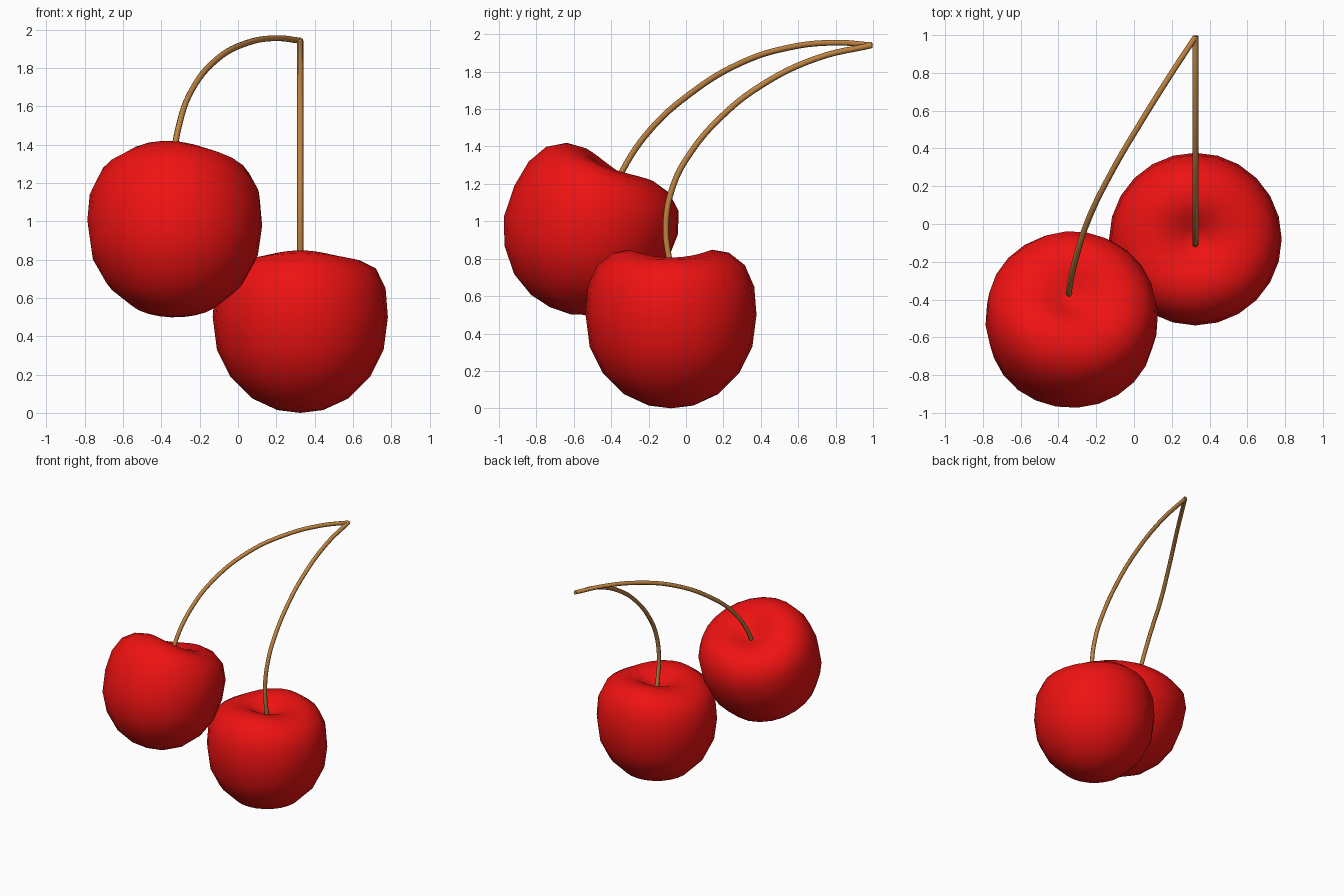
import bpy, bmesh
from math import cos, sin, tau, radians
from mathutils import Matrix, Vector

if "Cube" in bpy.data.objects:
    bpy.data.objects.remove(bpy.data.objects["Cube"])


def material(name, color):
    m = bpy.data.materials.new(name)
    m.diffuse_color = color
    m.use_nodes = True
    m.node_tree.nodes["Principled BSDF"].inputs["Base Color"].default_value = m.diffuse_color
    return m


RED = material("cherry_red", (0.86, 0.006, 0.006, 1))
BROWN = material("stem_brown", (0.52, 0.23, 0.055, 1))

SEGMENTS = 24
CENTRE_Z = 0.45
# radius, height, and how far the rim sags along the x groove
PROFILE = [(.07, .772, .005), (.14, .822, .022), (.22, .848, .042),
           (.31, .832, .036), (.395, .765, .012), (.445, .65, 0),
           (.457, .5, 0), (.435, .33, 0), (.365, .19, 0),
           (.25, .075, 0), (.12, .015, 0)]


def cherry(name, location, rotation):
    """Lathed fruit with a stem dimple and a shallow groove across the top."""
    bm = bmesh.new()
    rings = []
    for r, z, sag in PROFILE:
        ring = []
        for i in range(SEGMENTS):
            a = tau * i / SEGMENTS
            ring.append(bm.verts.new((r * cos(a), r * sin(a),
                                      z - sag * cos(a) ** 2 - CENTRE_Z)))
        rings.append(ring)
    top = bm.verts.new((0, 0, .745 - CENTRE_Z))
    bottom = bm.verts.new((0, 0, -CENTRE_Z))
    for i in range(SEGMENTS):
        j = (i + 1) % SEGMENTS
        bm.faces.new((top, rings[0][i], rings[0][j]))
        bm.faces.new((bottom, rings[-1][j], rings[-1][i]))
        for a, b in zip(rings, rings[1:]):
            bm.faces.new((a[i], b[i], b[j], a[j]))
    bmesh.ops.recalc_face_normals(bm, faces=bm.faces)
    for f in bm.faces:
        f.smooth = True
    mesh = bpy.data.meshes.new(name)
    bm.to_mesh(mesh)
    bm.free()
    mesh.materials.append(RED)
    ob = bpy.data.objects.new(name, mesh)
    ob.matrix_world = Matrix.Translation(Vector(location)) @ rotation
    bpy.context.collection.objects.link(ob)


def stem(name, points):
    """Round tube along a smooth path."""
    cu = bpy.data.curves.new(name, 'CURVE')
    cu.dimensions = '3D'
    cu.bevel_depth = 0.016
    cu.bevel_resolution = 2
    cu.resolution_u = 6
    cu.use_fill_caps = True
    sp = cu.splines.new('BEZIER')
    sp.bezier_points.add(len(points) - 1)
    for bp, p in zip(sp.bezier_points, points):
        bp.co = p
        bp.handle_left_type = bp.handle_right_type = 'AUTO'
    cu.materials.append(BROWN)
    bpy.context.collection.objects.link(bpy.data.objects.new(name, cu))


# Fruits: one upright, one turned and tipped back
cherry("lower_cherry", (.325, -.08, CENTRE_Z), Matrix.Identity(4))
cherry("upper_cherry", (-.33, -.53, .945),
       Matrix.Rotation(radians(-26), 4, 'X') @ Matrix.Rotation(radians(-26), 4, 'Z'))

# Stems meeting at the back
stem("lower_stem", [(.325, y, z) for y, z in
     [(-.08, .73), (-.108, .98), (-.065, 1.2), (.02, 1.36), (.18, 1.55),
      (.4, 1.725), (.7, 1.872), (.995, 1.942)]])
stem("upper_stem", [(-.345, -.39, 1.15), (-.342, -.34, 1.27), (-.31, -.19, 1.49),
                    (-.243, .02, 1.68), (-.11, .29, 1.845), (.047, .556, 1.93),
                    (.2, .8, 1.955), (.325, .99, 1.942)])
